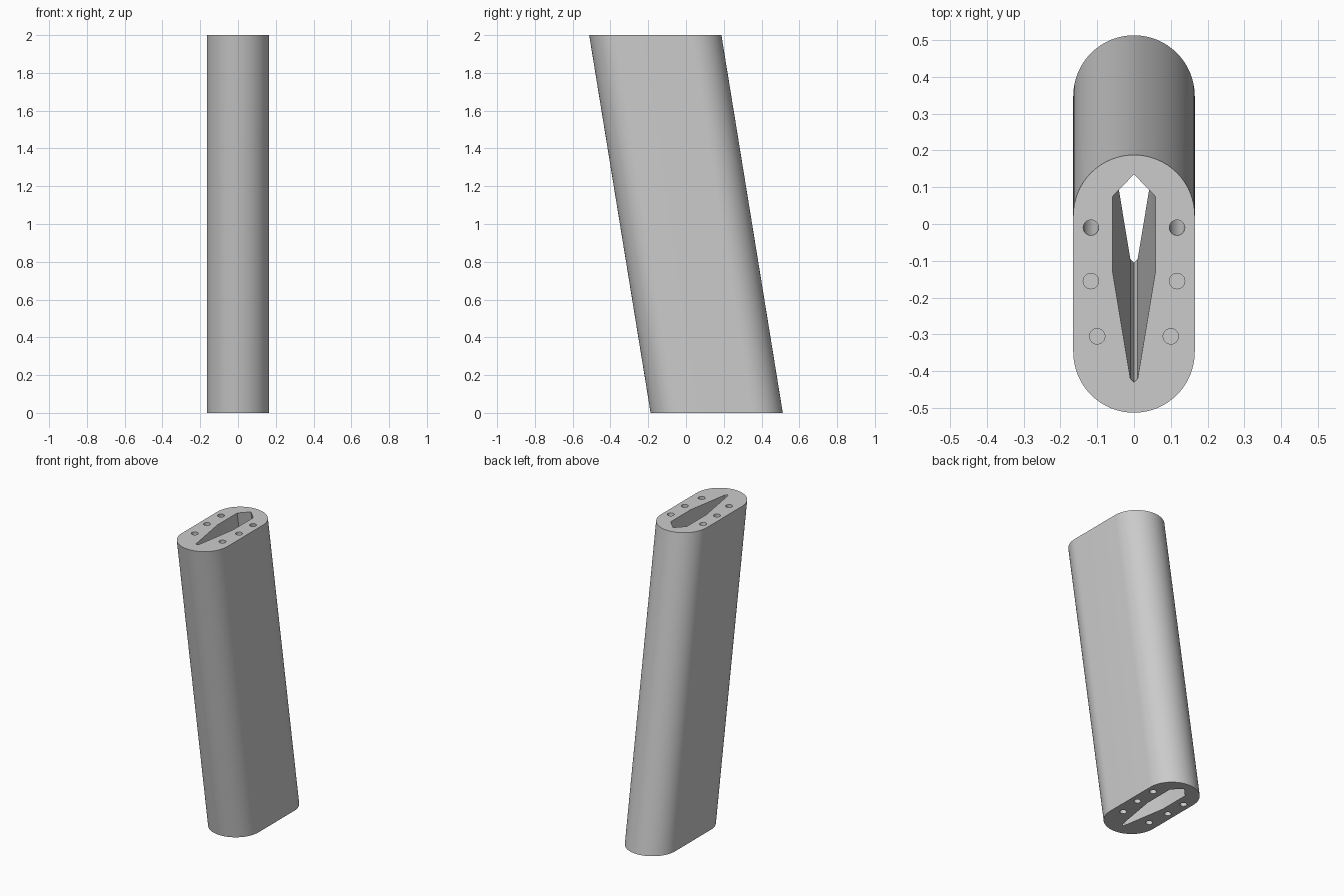
import bpy, bmesh, math

cube = bpy.data.objects.get("Cube")
if cube:
    bpy.data.objects.remove(cube, do_unlink=True)

HEIGHT = 2.0
LEAN = 0.325      # how far the foot sits behind the top
RADIUS = 0.165
MID_TOP = -0.1625  # centre of the top outline


def lean_at(z):
    return LEAN * (1 - z / HEIGHT)


def prism(bm, outline, z0, z1, shift0, shift1):
    """Closed prism between two copies of an outline, each slid along y."""
    low = [bm.verts.new((x, y + shift0, z0)) for x, y in outline]
    high = [bm.verts.new((x, y + shift1, z1)) for x, y in outline]
    bm.faces.new(low[::-1])
    bm.faces.new(high)
    for i in range(len(outline)):
        j = (i + 1) % len(outline)
        bm.faces.new((low[i], low[j], high[j], high[i]))


def arc(cx, cy, r, start, end, steps):
    return [(cx + r * math.cos(a), cy + r * math.sin(a))
            for a in (start + (end - start) * i / steps for i in range(steps + 1))]


def make_object(name, bm):
    bmesh.ops.recalc_face_normals(bm, faces=bm.faces)
    mesh = bpy.data.meshes.new(name)
    bm.to_mesh(mesh)
    bm.free()
    obj = bpy.data.objects.new(name, mesh)
    bpy.context.collection.objects.link(obj)
    return obj


# Leaning body with a rounded-slot outline
half = 0.185
outline = (arc(0, MID_TOP + half, RADIUS, 0, math.pi, 32)
           + arc(0, MID_TOP - half, RADIUS, math.pi, 2 * math.pi, 32))
bm = bmesh.new()
prism(bm, outline, 0, HEIGHT, LEAN, 0)
body = make_object("leaning_body", bm)

# Cutter: pointed channel running the full length
bm = bmesh.new()
side = [(0.01, -0.42), (0.058, -0.13), (0.058, 0.075)]
channel = [(0, -0.43)] + side + [(0, 0.135)] + [(-x, y) for x, y in side[::-1]]
prism(bm, channel, -0.1, HEIGHT + 0.1, lean_at(-0.1), lean_at(HEIGHT + 0.1))

# Cutter: three pairs of screw holes in each end, the rear pair follows the lean
for x, y, depth, leaning in ((0.117, -0.01, 0.35, True),
                             (0.117, -0.155, 0.15, False),
                             (0.10, -0.305, 0.15, False)):
    for sx in (-1, 1):
        ring = arc(sx * x, y, 0.021, 0, 2 * math.pi, 24)[:-1]
        for end, inward in ((HEIGHT, -1), (0, 1)):
            zs = sorted((end - inward * 0.05, end + inward * depth))
            shifts = [lean_at(z) if leaning else lean_at(end) for z in zs]
            prism(bm, ring, *zs, *shifts)
cutter = make_object("hole_cutter", bm)
cutter.hide_render = True

# Cut the holes and keep the result
mod = body.modifiers.new("holes", 'BOOLEAN')
mod.operation = 'DIFFERENCE'
mod.solver = 'EXACT'
mod.object = cutter
bpy.ops.object.select_all(action='DESELECT')
body.select_set(True)
bpy.context.view_layer.objects.active = body
bpy.ops.object.modifier_apply(modifier=mod.name)
bpy.data.objects.remove(cutter, do_unlink=True)
bpy.ops.object.shade_smooth_by_angle(angle=math.radians(30))

# Plain grey finish
grey = bpy.data.materials.new("plain_grey")
grey.use_nodes = True
colour = (0.6, 0.6, 0.6, 1)
grey.diffuse_color = colour
grey.node_tree.nodes["Principled BSDF"].inputs["Base Color"].default_value = colour
body.data.materials.clear()
body.data.materials.append(grey)
